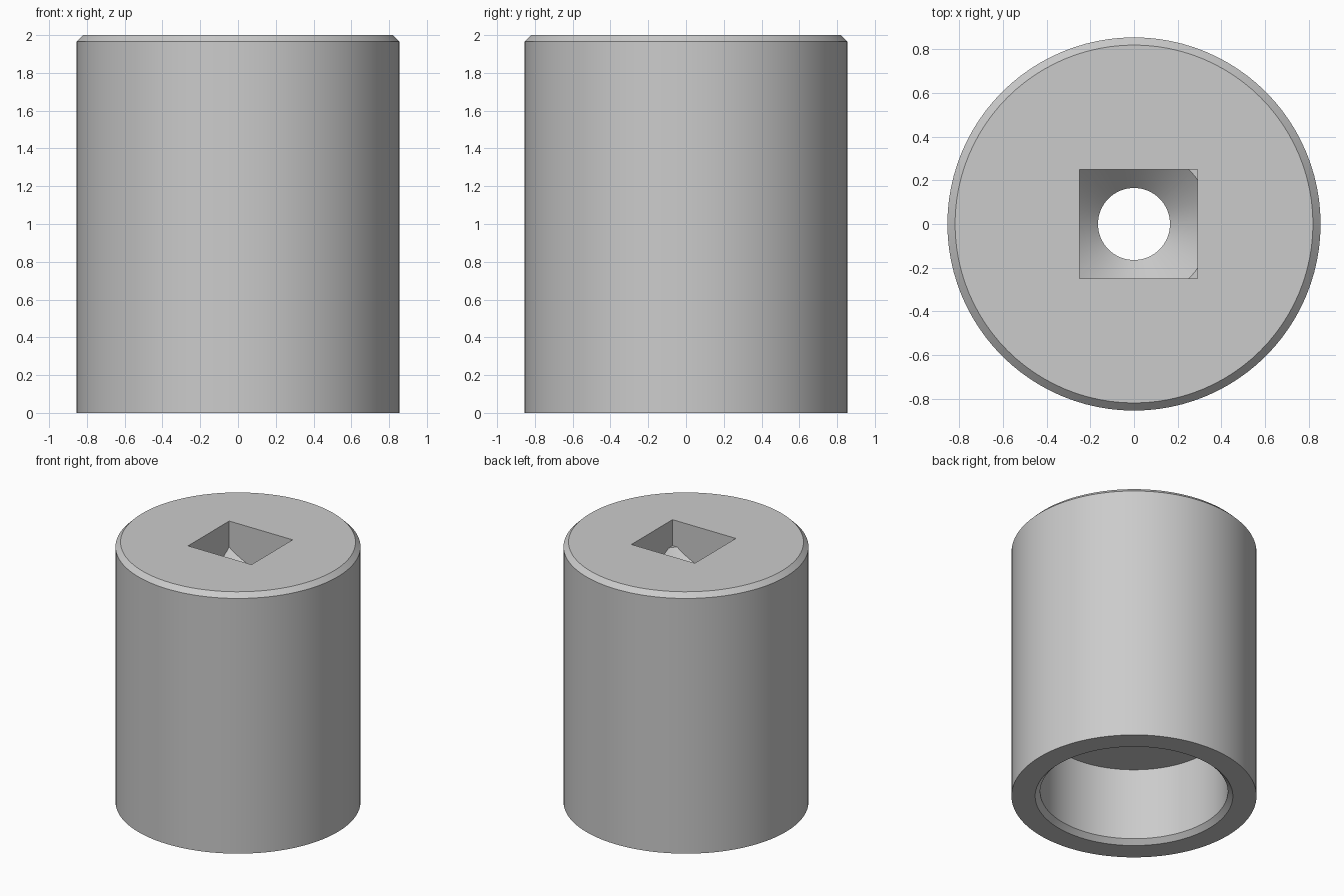
import bpy, bmesh, math
from mathutils import Matrix

if "Cube" in bpy.data.objects:
    bpy.data.objects.remove(bpy.data.objects["Cube"], do_unlink=True)

SEGMENTS = 96
BEVEL = 0.035

grey = bpy.data.materials.new("plain_grey")
grey.use_nodes = True
colour = (0.6, 0.6, 0.6, 1)
grey.diffuse_color = colour
grey.node_tree.nodes["Principled BSDF"].inputs["Base Color"].default_value = colour


def add_object(name, bm):
    bmesh.ops.recalc_face_normals(bm, faces=bm.faces[:])
    mesh = bpy.data.meshes.new(name)
    bm.to_mesh(mesh)
    bm.free()
    mesh.materials.append(grey)
    obj = bpy.data.objects.new(name, mesh)
    bpy.context.collection.objects.link(obj)
    return obj


def lathe(name, profile):
    """Turn a (radius, height) profile that starts and ends on the axis."""
    bm = bmesh.new()
    verts = [bm.verts.new((r, 0, z)) for r, z in profile]
    edges = [bm.edges.new(pair) for pair in zip(verts, verts[1:])]
    bmesh.ops.spin(bm, geom=verts + edges, cent=(0, 0, 0), axis=(0, 0, 1),
                   angle=math.tau, steps=SEGMENTS, use_merge=True)
    bmesh.ops.remove_doubles(bm, verts=bm.verts[:], dist=1e-5)
    # merge the flat end fans into single discs
    bmesh.ops.dissolve_limit(bm, angle_limit=0.001, verts=bm.verts[:], edges=bm.edges[:])
    return add_object(name, bm)


def box(name, low, high):
    bm = bmesh.new()
    size = [b - a for a, b in zip(low, high)]
    centre = [(a + b) / 2 for a, b in zip(low, high)]
    bmesh.ops.create_cube(bm, size=1, matrix=Matrix.Translation(centre) @ Matrix.Diagonal((*size, 1)))
    return add_object(name, bm)


def boolean(target, tool, operation):
    mod = target.modifiers.new(operation, "BOOLEAN")
    mod.operation = operation
    mod.solver = "EXACT"
    mod.object = tool
    bpy.context.view_layer.objects.active = target
    bpy.ops.object.modifier_apply(modifier=mod.name)
    bpy.data.objects.remove(tool, do_unlink=True)


# Cylindrical body: bevelled top rim, wide bore with a bevelled mouth underneath
outer, bore, ceiling = 0.855, 0.655, 0.59
body = lathe("socket_body", [
    (0, 2), (outer - BEVEL, 2), (outer, 2 - BEVEL), (outer, 0),
    (bore + BEVEL, 0), (bore, BEVEL), (bore, ceiling), (0, ceiling)])

# Through hole widening in a 45 degree funnel up to a ledge
hole, funnel, ledge = 0.165, 0.3545, 1.8
cutter = lathe("hole_cutter", [
    (0, 0.4), (hole, 0.4), (hole, ledge - funnel + hole), (funnel, ledge),
    (0.6, ledge), (0.6, 2.2), (0, 2.2)])
cutter.hide_render = True

# Off-centre rectangular pocket limits the funnel
pocket = box("pocket_cutter", (-0.25, -0.25, 0.3), (0.29, 0.25, 2.1))
boolean(cutter, pocket, "INTERSECT")
boolean(body, cutter, "DIFFERENCE")

bpy.ops.object.select_all(action="DESELECT")
body.select_set(True)
bpy.context.view_layer.objects.active = body
bpy.ops.object.shade_smooth_by_angle(angle=math.radians(25))
